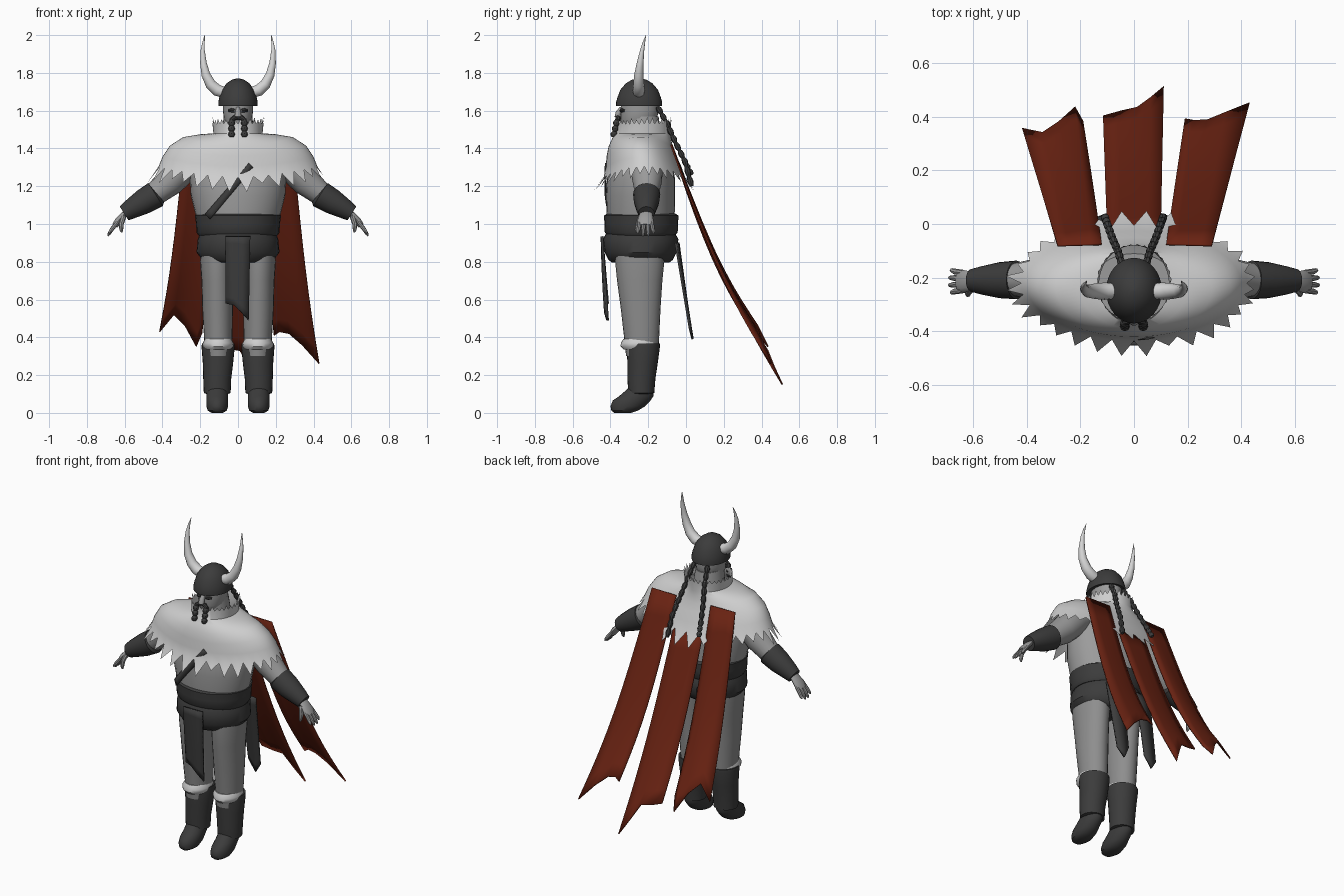
import bpy, bmesh, math, random
from mathutils import Vector

random.seed(4)
old = bpy.data.objects.get("Cube")
if old:
    bpy.data.objects.remove(old, do_unlink=True)
made = []


def colour(name, r, g, b):
    m = bpy.data.materials.new(name)
    m.use_nodes = True
    m.diffuse_color = (r, g, b, 1)
    node = next(n for n in m.node_tree.nodes if n.type == 'BSDF_PRINCIPLED')
    node.inputs["Base Color"].default_value = (r, g, b, 1)
    node.inputs["Roughness"].default_value = 0.8
    return m


FUR = colour("pale_fur", 0.62, 0.62, 0.62)
HORN = colour("horn_ivory", 0.66, 0.66, 0.66)
SKIN = colour("grey_skin", 0.33, 0.33, 0.33)
CLOTH = colour("trouser_grey", 0.27, 0.27, 0.27)
LEATHER = colour("dark_leather", 0.045, 0.045, 0.045)
RED = colour("cape_red", 0.14, 0.016, 0.006)


def finish(name, bm, mat, thick=0):
    bmesh.ops.recalc_face_normals(bm, faces=bm.faces)
    me = bpy.data.meshes.new(name)
    bm.to_mesh(me)
    bm.free()
    me.materials.append(mat)
    ob = bpy.data.objects.new(name, me)
    bpy.context.collection.objects.link(ob)
    if thick:
        mod = ob.modifiers.new("thickness", 'SOLIDIFY')
        mod.thickness = thick
        mod.offset = 0
    made.append(ob)
    return ob


def bridge(bm, rows, closed=True):
    """Join rows of points with quads and return the vertex rows."""
    rows = [[bm.verts.new(p) for p in row] for row in rows]
    n = len(rows[0])
    for a, b in zip(rows, rows[1:]):
        for i in range(n if closed else n - 1):
            j = (i + 1) % n
            bm.faces.new((a[i], a[j], b[j], b[i]))
    return rows


def solid(name, rows, mat):
    bm = bmesh.new()
    rows = bridge(bm, rows)
    bm.faces.new(rows[0])
    bm.faces.new(rows[-1])
    return finish(name, bm, mat)


def loft(name, rings, mat, side=1, n=24):
    """Stack of level ellipses: centre x, centre y, height, radius x, radius y."""
    turn = [math.tau * i / n for i in range(n)]
    return solid(name, [[Vector((side * (cx + rx * math.cos(a)), cy + ry * math.sin(a), z))
                         for a in turn] for cx, cy, z, rx, ry in rings], mat)


def sweep(name, path, mat, side=1, n=14, flat=1.0):
    """Round tube along x, y, z, radius; flat squeezes it across the y direction."""
    pts = [Vector((side * p[0], p[1], p[2])) for p in path]
    rows = []
    for i, p in enumerate(pts):
        t = (pts[min(i + 1, len(pts) - 1)] - pts[max(i - 1, 0)]).normalized()
        u = (Vector((0, 1, 0)) - t * t.y).normalized()
        w = t.cross(u) * flat
        rows.append([p + path[i][3] * (u * math.cos(math.tau * k / n) + w * math.sin(math.tau * k / n))
                     for k in range(n)])
    return solid(name, rows, mat)


def braid(name, path, mat, side=1, beads=8, r=0.016):
    """Tube with a repeated swelling along a polyline."""
    out, steps = [], beads * 4
    for i in range(steps + 1):
        f = i / steps * (len(path) - 1)
        k = min(int(f), len(path) - 2)
        p = Vector(path[k]).lerp(Vector(path[k + 1]), f - k)
        out.append((*p, r * (0.6 + 0.4 * abs(math.sin(math.pi * i / 4)))))
    return sweep(name, out, mat, side, 8)


def strip(name, top, bottom, mat, sag=0.0, bulge=0.0, rows=10, thick=0.008):
    """Hanging cloth between a straight top edge and a jagged bottom edge."""
    a, b = map(Vector, top)
    n = len(bottom) - 1
    grid = []
    for r in range(rows + 1):
        v = r / rows
        row = []
        for i, q in enumerate(bottom):
            p = a.lerp(b, i / n).lerp(Vector(q), v)
            p.y += bulge * math.sin(math.pi * i / n) * v * (1 - v * 0.6)
            p.z -= sag * math.sin(math.pi * v)
            row.append(p)
        grid.append(row)
    bm = bmesh.new()
    bridge(bm, grid, False)
    return finish(name, bm, mat, thick)


# Torso, belt and hip wrap
loft("torso", [(0, -.235, .95, .21, .175), (0, -.24, 1.05, .225, .18), (0, -.24, 1.15, .25, .183),
               (0, -.238, 1.24, .255, .18), (0, -.23, 1.34, .25, .155), (0, -.23, 1.43, .16, .12)], SKIN, n=32)
loft("belt", [(0, -.237, .94, .21, .18), (0, -.237, .955, .22, .193), (0, -.237, 1.0, .222, .195),
              (0, -.237, 1.045, .228, .197), (0, -.237, 1.055, .215, .18)], LEATHER, n=32)
loft("hip_wrap", [(0, -.24, .795, .165, .15), (0, -.24, .81, .19, .17), (0, -.24, .85, .22, .19),
                  (0, -.24, .92, .213, .2), (0, -.24, .955, .2, .18)], LEATHER, n=32)

# Loincloth in front, two tails behind
strip("front_loincloth", ((-.065, -.445, .935), (.065, -.445, .935)),
      [(-.065, -.415, .58), (-.02, -.42, .57), (.02, -.42, .53), (.055, -.415, .49)], LEATHER,
      bulge=-.02, thick=.014)
for s, label in ((1, "left"), (-1, "right")):
    strip(label + "_back_tail", ((s * .05, -.04, .9), (s * .16, -.055, .9)),
          [(s * .06, .02, .47), (s * .1, .035, .39), (s * .14, .02, .45)], LEATHER, thick=.012)

# Chest strap following the belly
bm = bmesh.new()
rows = []
for i in range(13):
    x, z = .07 - .23 * i / 12, 1.31 - .27 * i / 12
    rows.append([Vector((x + d * .7, -.243 - .185 * math.sqrt(1 - ((x + d) / .26) ** 2), z - d * .7))
                 for d in (-.018, .018)])
bridge(bm, rows, False)
finish("chest_strap", bm, LEATHER, .009)

# Fur mantle: smooth shoulders with ragged points on hem and collar
N = 64
mantle = [(.135, .14, -.22, 1.53, 1.53), (.13, .145, -.225, 1.48, 1.48), (.2, .155, -.235, 1.475, 1.455),
          (.29, .17, -.24, 1.46, 1.41), (.36, .185, -.235, 1.415, 1.36),
          (.4, .2, -.225, 1.355, 1.305), (.42, .215, -.22, 1.305, 1.25)]


def mantle_point(ring, a):
    rx, ry, cy, zs, zf = ring
    c, s = math.cos(a), math.sin(a)
    return Vector((rx * c, cy + ry * s, zf + (zs - zf) * c * c))


bm = bmesh.new()
rows = bridge(bm, [[mantle_point(r, math.tau * i / N) for i in range(N)] for r in mantle])
for edge, grow, drop in ((rows[-1], 1, -.07), (rows[0], .1, .03)):
    for i in range(0, N, 2):
        k = random.uniform(.5, 1.25)
        mid = edge[i + 1].co
        out = Vector((mid.x * .5, mid.y + .22, 0)).normalized() * .05 * grow * k
        tip = bm.verts.new(mid + out + Vector((0, 0, drop * k)))
        bm.faces.new((edge[i], edge[i + 1], tip))
        bm.faces.new((edge[i + 1], edge[(i + 2) % N], tip))
finish("fur_mantle", bm, FUR)

# Cape in three torn panels
strip("left_cape_panel", ((.12, -.075, 1.42), (.29, -.08, 1.42)),
      [(.19, .39, .41), (.22, .37, .43), (.27, .365, .42), (.34, .4, .36), (.43, .45, .26)], RED, .1, .05)
strip("right_cape_panel", ((-.12, -.075, 1.42), (-.285, -.08, 1.42)),
      [(-.19, .38, .42), (-.22, .42, .35), (-.28, .36, .46), (-.34, .325, .52), (-.415, .355, .43)], RED, .1, .05)
strip("middle_cape_panel", ((-.1, -.03, 1.27), (.1, -.03, 1.27)),
      [(-.115, .4, .36), (-.05, .41, .34), (.01, .42, .33), (.06, .46, .24), (.11, .51, .15)], RED, .07, .03)

# Head, helmet and face
loft("neck", [(0, -.225, 1.4, .1, .1), (0, -.23, 1.5, .085, .095), (0, -.235, 1.57, .075, .09)], SKIN)
loft("head", [(0, -.27, 1.49, .03, .04), (0, -.26, 1.51, .055, .075), (0, -.25, 1.55, .074, .095),
              (0, -.245, 1.6, .08, .1), (0, -.245, 1.66, .08, .1)], SKIN)
loft("helmet", [(0, -.248, 1.63, .09, .108), (0, -.248, 1.625, .104, .122), (0, -.248, 1.645, .104, .122),
                (0, -.248, 1.67, .099, .115), (0, -.248, 1.71, .086, .1), (0, -.248, 1.745, .06, .07),
                (0, -.248, 1.764, .032, .038), (0, -.248, 1.771, .005, .005)], LEATHER, n=32)
sweep("nose", [(0, -.34, 1.615, .01), (0, -.357, 1.59, .016), (0, -.362, 1.575, .018), (0, -.345, 1.563, .008)], SKIN)

for s, label in ((1, "left"), (-1, "right")):
    sweep(label + "_horn", [(.07, -.25, 1.695, .03), (.11, -.25, 1.708, .032), (.145, -.25, 1.74, .029),
                            (.17, -.25, 1.79, .024), (.183, -.243, 1.85, .018), (.187, -.232, 1.92, .011),
                            (.182, -.222, 1.965, .006), (.176, -.212, 2.0, .001)], HORN, s)
    sweep(label + "_eye", [(.018, -.342, 1.6, .009), (.033, -.341, 1.602, .011), (.05, -.328, 1.6, .007)], LEATHER, s, 8)
    sweep(label + "_moustache", [(0, -.352, 1.56, .01), (.02, -.36, 1.562, .013),
                                 (.034, -.363, 1.55, .013), (.035, -.365, 1.53, .01)], LEATHER, s, 8)
    braid(label + "_moustache_braid", [(.034, -.365, 1.55), (.034, -.385, 1.46)], LEATHER, s, 3, .018)
    end = 1.2 if s > 0 else 1.26
    braid(label + "_back_braid", [(.045, -.15, 1.62), (.06, -.1, 1.53), (.08, -.055, 1.43),
                                  (.098, -.005, 1.33), (.11, .03, end)], LEATHER, s, 10)

    # Arms, bracers and hands
    sweep(label + "_arm", [(.2, -.215, 1.38, .085), (.28, -.21, 1.315, .088), (.36, -.205, 1.225, .078),
                           (.45, -.207, 1.15, .06), (.59, -.21, 1.065, .034)], SKIN, s, 20)
    sweep(label + "_bracer", [(.43, -.208, 1.162, .06), (.437, -.208, 1.156, .072), (.5, -.209, 1.118, .067),
                              (.57, -.21, 1.077, .052), (.603, -.21, 1.056, .043)], LEATHER, s, 20)
    sweep(label + "_palm", [(.585, -.21, 1.067, .03), (.61, -.212, 1.045, .036), (.635, -.214, 1.015, .043),
                            (.652, -.215, .99, .036)], SKIN, s, 14, .45)
    for k in range(4):
        y, short = -.247 + .022 * k, .012 * abs(k - 1.5)
        tip = y * 1.25 + .054
        sweep(f"{label}_finger_{k + 1}", [(.638, y, 1.01, .011), (.668, (y + tip) / 2, .972, .011),
                                          (.687 - short / 2, tip, .94 + short, .008),
                                          (.692 - short / 2, tip, .93 + short, .003)], SKIN, s, 8)
    sweep(label + "_thumb", [(.605, -.24, 1.04, .014), (.618, -.255, 1.0, .013),
                             (.618, -.262, .968, .01), (.615, -.264, .955, .004)], SKIN, s, 8)

    # Legs, fluffy cuffs and boots
    loft(label + "_leg", [(.105, -.232, .3, .07, .085), (.105, -.235, .4, .075, .093), (.108, -.24, .55, .081, .105),
                          (.11, -.245, .7, .083, .12), (.112, -.245, .8, .088, .13), (.112, -.245, .86, .085, .13)],
         CLOTH, s)
    loft(label + "_fur_cuff", [(.105, -.24, .335, .07, .09), (.105, -.246, .352, .08, .1),
                               (.105, -.246, .37, .082, .099), (.105, -.242, .392, .07, .09)], FUR, s)
    loft(label + "_boot_shaft", [(.11, -.237, .1, .055, .05), (.11, -.237, .105, .071, .069), (.11, -.236, .18, .074, .074),
                                 (.106, -.23, .26, .08, .08), (.105, -.226, .35, .088, .088),
                                 (.105, -.226, .368, .086, .087)], LEATHER, s)
    loft(label + "_boot_foot", [(.11, -.335, 0, .03, .045), (.11, -.325, .012, .05, .07), (.11, -.308, .035, .058, .092),
                                (.11, -.288, .065, .058, .1), (.11, -.262, .09, .058, .09),
                                (.11, -.24, .13, .055, .066)], LEATHER, s)

# Smooth shading that keeps sharp edges
bpy.ops.object.select_all(action='DESELECT')
for ob in made:
    ob.select_set(True)
bpy.context.view_layer.objects.active = made[0]
bpy.ops.object.shade_smooth_by_angle(angle=math.radians(40))
